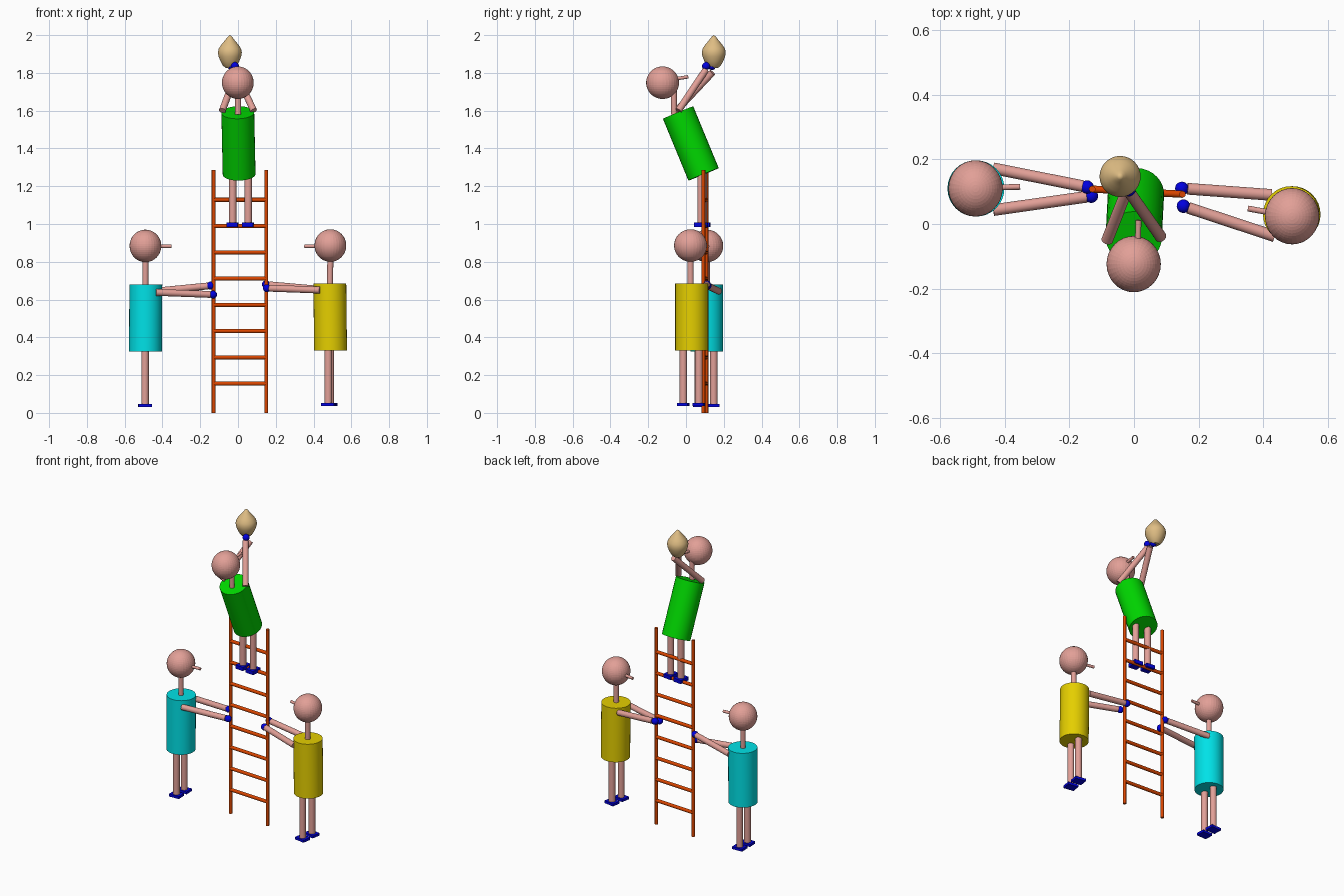
import bpy, bmesh, math
from mathutils import Vector

if "Cube" in bpy.data.objects:
    bpy.data.objects.remove(bpy.data.objects["Cube"])


def material(name, r, g, b):
    m = bpy.data.materials.new(name)
    m.diffuse_color = (r, g, b, 1)
    m.use_nodes = True
    m.node_tree.nodes["Principled BSDF"].inputs["Base Color"].default_value = m.diffuse_color
    return m


SKIN = material("skin_pink", 0.76, 0.35, 0.31)
BLUE = material("blue", 0.0, 0.0, 0.75)
GREEN = material("green", 0.0, 0.68, 0.0)
CYAN = material("cyan", 0.0, 0.76, 0.80)
YELLOW = material("yellow", 0.78, 0.62, 0.0)
RED = material("rust_red", 0.70, 0.06, 0.0)
TAN = material("tan", 0.74, 0.51, 0.23)


def finish(ob, name, mat, smooth=True):
    ob.name = name
    ob.data.materials.append(mat)
    if smooth:
        bpy.ops.object.shade_smooth_by_angle(angle=math.radians(30))
    return ob


def rod(name, a, b, r, mat, sides=24):
    """Capped cylinder from point a to point b."""
    a, b = Vector(a), Vector(b)
    d = b - a
    bpy.ops.mesh.primitive_cylinder_add(vertices=sides, radius=r, depth=d.length, location=(a + b) / 2,
                                        rotation=d.to_track_quat('Z', 'Y').to_euler())
    return finish(bpy.context.object, name, mat)


def ball(name, c, size, mat, segs=32):
    bpy.ops.mesh.primitive_uv_sphere_add(segments=segs, ring_count=segs * 3 // 4, radius=1, location=c)
    ob = bpy.context.object
    ob.scale = size
    return finish(ob, name, mat, smooth=False)


def box(name, c, size, turn, mat):
    bpy.ops.mesh.primitive_cube_add(size=1, location=c, rotation=(0, 0, turn))
    ob = bpy.context.object
    ob.scale = size
    return finish(ob, name, mat, smooth=False)


def person(tag, colour, body, head, neck, nose, arms, legs, turn, sole=0.016):
    rod(tag + "_body", *body, 0.087, colour, 32)
    ball(tag + "_head", head, (0.084, 0.087, 0.086), SKIN)
    rod(tag + "_neck", *neck, 0.016, SKIN)
    rod(tag + "_nose", *nose, 0.009, SKIN, 16)
    for i, (shoulder, wrist, hand) in enumerate(arms, 1):
        rod(f"{tag}_arm_{i}", shoulder, wrist, 0.018, SKIN)
        ball(f"{tag}_hand_{i}", hand, (0.021, 0.021, 0.021), BLUE, 20)
    for i, (x, y, top, bottom) in enumerate(legs, 1):
        rod(f"{tag}_leg_{i}", (x, y, top), (x, y, bottom), 0.02, SKIN)
        box(f"{tag}_foot_{i}", (x, y, bottom - 0.004), (0.07, 0.057, sole), turn, BLUE)


# Helper on the left
person("left_helper", CYAN,
       body=((-0.49, 0.11, 0.325), (-0.488, 0.11, 0.68)),
       head=(-0.49, 0.11, 0.884),
       neck=((-0.49, 0.11, 0.66), (-0.49, 0.11, 0.83)),
       nose=((-0.45, 0.112, 0.882), (-0.352, 0.115, 0.882)),
       arms=[((-0.435, 0.043, 0.638), (-0.147, 0.084, 0.627), (-0.132, 0.086, 0.626)),
             ((-0.435, 0.172, 0.645), (-0.158, 0.117, 0.672), (-0.145, 0.114, 0.674))],
       legs=[(-0.492, 0.066, 0.34, 0.043), (-0.492, 0.147, 0.34, 0.043)], turn=0.04)

# Helper on the right
person("right_helper", YELLOW,
       body=((0.49, 0.03, 0.33), (0.486, 0.03, 0.685)),
       head=(0.489, 0.024, 0.886),
       neck=((0.487, 0.025, 0.66), (0.489, 0.024, 0.83)),
       nose=((0.45, 0.03, 0.882), (0.352, 0.048, 0.882)),
       arms=[((0.435, -0.038, 0.65), (0.168, 0.05, 0.66), (0.153, 0.055, 0.66)),
             ((0.425, 0.09, 0.655), (0.165, 0.109, 0.678), (0.148, 0.11, 0.68))],
       legs=[(0.478, -0.014, 0.35, 0.048), (0.488, 0.068, 0.35, 0.048)], turn=-0.16)

# Climber leaning back on the ladder
person("climber", GREEN,
       body=((0.006, 0.093, 1.263), (-0.001, -0.042, 1.59)),
       head=(-0.001, -0.124, 1.748),
       neck=((0.001, -0.063, 1.58), (0.001, -0.065, 1.74)),
       nose=((0.012, -0.06, 1.768), (0.014, 0.012, 1.779)),
       arms=[((-0.083, -0.05, 1.6), (-0.008, 0.14, 1.802), (-0.035, 0.137, 1.836)),
             ((0.083, -0.04, 1.6), (-0.018, 0.104, 1.815), (-0.016, 0.106, 1.836))],
       legs=[(-0.028, 0.092, 1.32, 1.0), (0.054, 0.08, 1.32, 1.0)], turn=math.pi / 2 - 0.1, sole=0.024)

# Ladder
LEFT, RIGHT = (-0.129, 0.108), (0.15, 0.092)
for side, (x, y) in (("left", LEFT), ("right", RIGHT)):
    rod(f"ladder_rail_{side}", (x, y, 0), (x, y, 1.285), 0.01, RED, 16)
for i in range(8):
    z = 0.155 + i * 0.139
    rod(f"ladder_rung_{i + 1}", (*LEFT, z), (*RIGHT, z), 0.011, RED, 16)

# Pear-shaped object held overhead, lathed from a profile
profile = [(0.022, 1.826), (0.037, 1.839), (0.05, 1.862), (0.06, 1.887), (0.0635, 1.908), (0.059, 1.928),
           (0.047, 1.947), (0.032, 1.965), (0.019, 1.981), (0.01, 1.993)]
bm = bmesh.new()
N = 32
rings = [[bm.verts.new((-0.043 + r * math.cos(2 * math.pi * k / N), 0.147 + r * math.sin(2 * math.pi * k / N), z))
          for k in range(N)] for r, z in profile]
for low, high in zip(rings, rings[1:]):
    for k in range(N):
        j = (k + 1) % N
        bm.faces.new((low[k], low[j], high[j], high[k]))
bm.faces.new(rings[0][::-1])
tip = bm.verts.new((-0.043, 0.147, 2.0))
for k in range(N):
    bm.faces.new((rings[-1][k], rings[-1][(k + 1) % N], tip))
mesh = bpy.data.meshes.new("held_pear")
bm.to_mesh(mesh)
bm.free()
pear = bpy.data.objects.new("held_pear", mesh)
bpy.context.collection.objects.link(pear)
bpy.ops.object.select_all(action='DESELECT')
pear.select_set(True)
bpy.context.view_layer.objects.active = pear
finish(pear, "held_pear", TAN)
